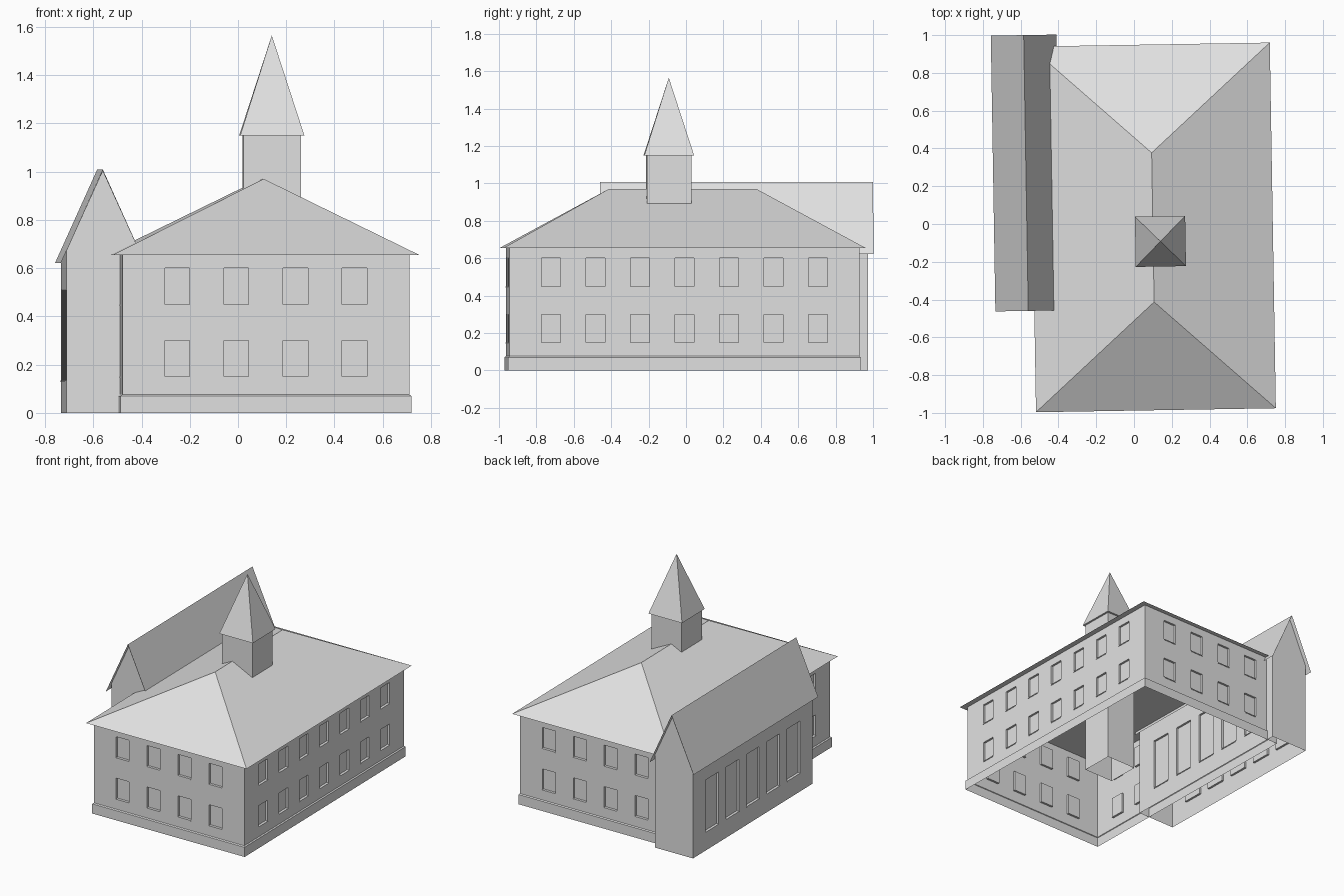
import bpy, bmesh, math
from mathutils import Matrix, Vector

cube = bpy.data.objects.get("Cube")
if cube:
    bpy.data.objects.remove(cube, do_unlink=True)

TURN = math.radians(0.95)
MAIN, CHAPEL, TOWER = (0.1, -0.018), (-0.572, 0.27), (0.14, -0.092)

grey = bpy.data.materials.new("plain_grey")
grey.use_nodes = True
grey.diffuse_color = (0.75, 0.75, 0.75, 1)
grey.node_tree.nodes["Principled BSDF"].inputs["Base Color"].default_value = grey.diffuse_color


def finish(name, bm, centre):
    """Turn a bmesh into a named object, set slightly askew on the site."""
    bmesh.ops.remove_doubles(bm, verts=bm.verts, dist=1e-5)
    mesh = bpy.data.meshes.new(name)
    bm.to_mesh(mesh)
    bm.free()
    mesh.materials.append(grey)
    obj = bpy.data.objects.new(name, mesh)
    obj.location = (centre[0], centre[1], 0)
    obj.rotation_euler.z = TURN
    bpy.context.collection.objects.link(obj)


def face(bm, points):
    bm.faces.new([bm.verts.new(p) for p in points])


def ring(w, l, z):
    return [Vector((sx * w, sy * l, z)) for sx, sy in ((-1, -1), (1, -1), (1, 1), (-1, 1))]


def loft(bm, rings):
    for low, high in zip(rings, rings[1:]):
        for i in range(4):
            j = (i + 1) % 4
            face(bm, (low[i], low[j], high[j], high[i]))


def window_wall(bm, angle, out, half, z0, z1, centres, width, rows, depth=0.015):
    """Wall facing -y turned by angle, with recessed windows and thin sills."""
    turn = Matrix.Rotation(angle, 3, 'Z')

    def put(*pts):
        face(bm, [turn @ Vector((x, y - out, z)) for x, y, z in pts])

    xs = [-half] + [c + s * width / 2 for c in centres for s in (-1, 1)] + [half]
    zs = [z0] + [z for row in rows for z in row] + [z1]
    for i, (a, b) in enumerate(zip(xs, xs[1:])):
        for k, (c, d) in enumerate(zip(zs, zs[1:])):
            if not (i % 2 and k % 2):
                put((a, 0, c), (b, 0, c), (b, 0, d), (a, 0, d))
                continue
            rim = [(a, c), (b, c), (b, d), (a, d)]
            put(*[(x, depth, z) for x, z in rim])
            for (xa, za), (xb, zb) in zip(rim, rim[1:] + rim[:1]):
                put((xa, 0, za), (xb, 0, zb), (xb, depth, zb), (xa, depth, za))
            # Sill lip
            lip, t = -0.004, c - 0.006
            put((a, lip, t), (b, lip, t), (b, lip, c), (a, lip, c))
            put((a, lip, c), (b, lip, c), (b, 0, c), (a, 0, c))
            put((a, 0, t), (b, 0, t), (b, lip, t), (a, lip, t))


def spread(count, step):
    return [(i - (count - 1) / 2) * step for i in range(count)]


# Main building walls, two storeys of windows on every side
W, L, EAVE = 0.595, 0.935, 0.655
storeys = [(0.15, 0.30), (0.45, 0.60)]
bm = bmesh.new()
for side in range(4):
    long_side = side % 2
    window_wall(bm, side * math.pi / 2, W if long_side else L, L if long_side else W,
                0.07, EAVE, spread(7, 0.238) if long_side else spread(4, 0.245),
                0.103, storeys)
finish("main_walls", bm, MAIN)

# Plinth with a sloped top edge
bm = bmesh.new()
loft(bm, [ring(W + 0.008, L + 0.008, 0), ring(W + 0.008, L + 0.008, 0.07), ring(W, L, 0.076)])
finish("plinth", bm, MAIN)

# Hipped roof
bm = bmesh.new()
eave = ring(0.635, 0.968, EAVE)
front, back = Vector((0, -0.395, 0.97)), Vector((0, 0.395, 0.97))
face(bm, (eave[0], eave[1], front))
face(bm, (eave[1], eave[2], back, front))
face(bm, (eave[2], eave[3], back))
face(bm, (eave[3], eave[0], front, back))
face(bm, eave[::-1])
finish("main_roof", bm, MAIN)

# Tower shaft, down to the ground
bm = bmesh.new()
loft(bm, [ring(0.119, 0.119, 0), ring(0.119, 0.119, 1.15)])
finish("tower", bm, TOWER)

# Spire
bm = bmesh.new()
base = ring(0.133, 0.133, 1.15)
for i in range(4):
    face(bm, (base[i], base[(i + 1) % 4], (0, 0, 1.565)))
face(bm, base[::-1])
finish("spire", bm, TOWER)

# Chapel walls with tall side windows and plain gables
CW, CL, RIDGE = 0.15, 0.70, 1.005
SLOPE = 2.2
top = RIDGE - CW * SLOPE
bm = bmesh.new()
for s in (-1, 1):
    window_wall(bm, s * math.pi / 2, CW, CL, 0, top, spread(5, 0.238), 0.15, [(0.135, 0.51)])
    face(bm, [(s * x, -s * -CL, z) for x, z in
              ((CW, 0), (-CW, 0), (-CW, top), (0, RIDGE), (CW, top))][::-1])
finish("chapel_walls", bm, CHAPEL)

# Chapel roof, two thin slopes
bm = bmesh.new()
RW, RL = 0.174, 0.73
for s in (-1, 1):
    face(bm, [(0, -s * RL, RIDGE + 0.003), (s * RW, -s * RL, RIDGE - RW * SLOPE),
              (s * RW, s * RL, RIDGE - RW * SLOPE), (0, s * RL, RIDGE + 0.003)])
finish("chapel_roof", bm, CHAPEL)
